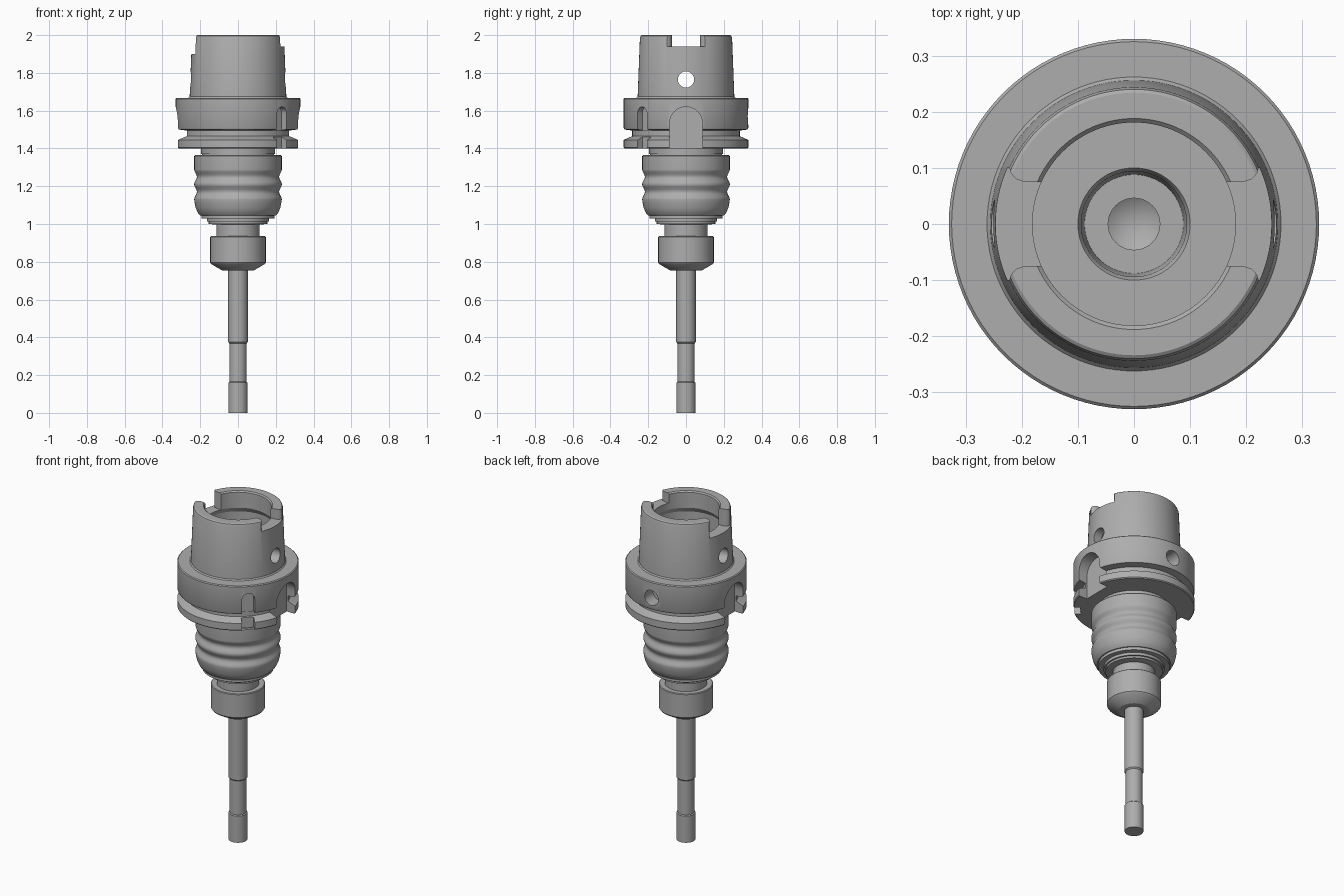
import bpy, bmesh, math
from mathutils import Matrix, Vector

if "Cube" in bpy.data.objects:
    bpy.data.objects.remove(bpy.data.objects["Cube"], do_unlink=True)

steel = bpy.data.materials.new("grey steel")
steel.use_nodes = True
steel.diffuse_color = (0.42, 0.42, 0.42, 1)
steel.node_tree.nodes["Principled BSDF"].inputs["Base Color"].default_value = (0.42, 0.42, 0.42, 1)


def make_object(name, bm):
    bmesh.ops.recalc_face_normals(bm, faces=bm.faces)
    mesh = bpy.data.meshes.new(name)
    bm.to_mesh(mesh)
    bm.free()
    mesh.materials.append(steel)
    obj = bpy.data.objects.new(name, mesh)
    bpy.context.collection.objects.link(obj)
    return obj


def lathe(name, profile, steps=96):
    """Revolve an (r, z) profile that starts and ends on the axis."""
    bm = bmesh.new()
    verts = [bm.verts.new((r, 0, z)) for r, z in profile]
    edges = [bm.edges.new(pair) for pair in zip(verts, verts[1:])]
    bmesh.ops.spin(bm, geom=verts + edges, axis=(0, 0, 1), cent=(0, 0, 0),
                   angle=math.tau, steps=steps, use_duplicate=False)
    bmesh.ops.remove_doubles(bm, verts=bm.verts, dist=0.0001)
    return make_object(name, bm)


def prism(name, outline, offset, angle=0):
    """Solid from a closed 3D outline pushed along an offset, turned about z."""
    bm = bmesh.new()
    face = bm.faces.new([bm.verts.new(p) for p in outline])
    new = bmesh.ops.extrude_face_region(bm, geom=[face])["geom"]
    bmesh.ops.translate(bm, vec=Vector(offset),
                        verts=[g for g in new if isinstance(g, bmesh.types.BMVert)])
    bmesh.ops.transform(bm, matrix=Matrix.Rotation(math.radians(angle), 4, "Z"), verts=bm.verts)
    return make_object(name, bm)


def arch(name, half, top, bottom, floor, angle):
    """Radial slot with a round top and a flat floor."""
    pts = [(floor, -half, bottom), (floor, half, bottom)]
    for i in range(17):
        a = math.pi * i / 16
        pts.append((floor, half * math.cos(a), top - half + half * math.sin(a)))
    return prism(name, pts, (0.3, 0, 0), angle)


def round_hole(name, radius, z, inner, outer, angle):
    pts = [(inner, radius * math.cos(math.tau * i / 32), z + radius * math.sin(math.tau * i / 32))
           for i in range(32)]
    return prism(name, pts, (outer - inner, 0, 0), angle)


def cut(obj, cutters):
    for cutter in cutters:
        mod = obj.modifiers.new(cutter.name, "BOOLEAN")
        mod.operation = "DIFFERENCE"
        mod.solver = "EXACT"
        mod.object = cutter
        bpy.context.view_layer.objects.active = obj
        bpy.ops.object.modifier_apply(modifier=mod.name)
        bpy.data.objects.remove(cutter, do_unlink=True)


# Hollow taper with gripper flange
taper = lathe("taper_and_flange", [
    (0, 1.37), (0.195, 1.37), (0.195, 1.4), (0.325, 1.4), (0.33, 1.405),
    (0.33, 1.445), (0.285, 1.465), (0.285, 1.495), (0.325, 1.5), (0.33, 1.51),
    (0.33, 1.663), (0.325, 1.668), (0.262, 1.668), (0.256, 1.675),
    (0.244, 1.985), (0.24, 1.996), (0.234, 2), (0.188, 2), (0.181, 1.993),
    (0.181, 1.9), (0.2, 1.87), (0.2, 1.64), (0.19, 1.63), (0.1, 1.63),
    (0.094, 1.62), (0.088, 1.45), (0.046, 1.45), (0.046, 1.43), (0, 1.4)])

# Drive slots in the rim, flaring outwards; the -x one is deeper
cutters = []
for angle, floor in ((0, 1.94), (180, 1.9)):
    side = [(0.1, 0.075), (0.195, 0.075), (0.21, 0.08), (0.219, 0.09), (0.222, 0.1), (0.3, 0.1)]
    outline = [(x, y, floor) for x, y in side] + [(x, -y, floor) for x, y in reversed(side)]
    cutters.append(prism("rim_slot", outline, (0, 0, 0.3), angle))
    cutters.append(arch("key_slot", 0.087, 1.62, 1.39, 0.262, angle))
    cutters.append(round_hole("cross_hole", 0.043, 1.765, 0.1, 0.4, angle))

# Orientation notch and the blind hole at the back
cutters.append(arch("index_notch", 0.035, 1.62, 1.39, 0.292, -45))
cutters.append(round_hole("chip_hole", 0.045, 1.57, 0.25, 0.4, 90))
cut(taper, cutters)

# Chuck body with two shallow wavy grooves
body = [(0, 1.38), (0.19, 1.38), (0.19, 1.365), (0.228, 1.365), (0.232, 1.36)]
for i in range(33):
    t = i / 32
    body.append((0.232 - 0.014 * math.sin(math.tau * t) ** 2, 1.29 - 0.16 * t))
body += [(0.23, 1.115), (0.224, 1.085), (0.212, 1.058), (0.2, 1.045),
         (0.194, 1.045), (0.194, 1.028), (0.165, 1.028), (0.165, 1.012),
         (0.155, 1.012), (0.155, 1), (0.115, 0.997), (0.115, 0.92), (0, 0.92)]
chuck = lathe("chuck_body", body)

# Clamping nut
nut = lathe("clamping_nut", [
    (0, 0.936), (0.143, 0.936), (0.147, 0.932), (0.147, 0.795),
    (0.142, 0.788), (0.085, 0.755), (0, 0.755)])

# Cutting tool: shank, relieved neck and tip
tool = lathe("cutting_tool", [
    (0, 0.8), (0.052, 0.8), (0.052, 0.375), (0.046, 0.368), (0.046, 0.165),
    (0.051, 0.16), (0.051, 0), (0, 0)], 48)

for obj in (taper, chuck, nut, tool):
    bpy.ops.object.select_all(action="DESELECT")
    obj.select_set(True)
    bpy.context.view_layer.objects.active = obj
    bpy.ops.object.shade_smooth_by_angle(angle=math.radians(30))
